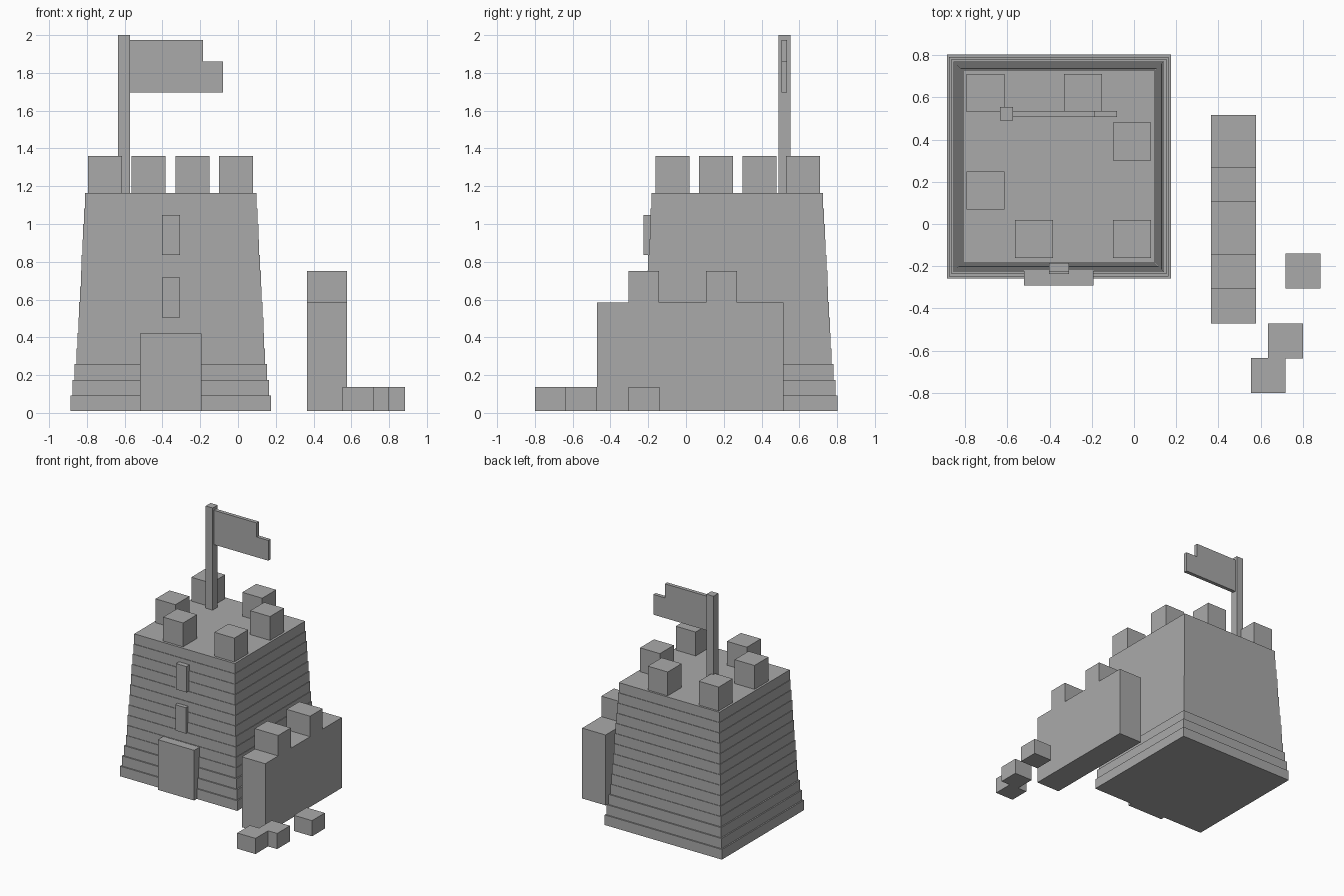
import bpy
import bmesh

if "Cube" in bpy.data.objects:
    bpy.data.objects.remove(bpy.data.objects["Cube"], do_unlink=True)

stone = bpy.data.materials.new("stone_grey")
stone.use_nodes = True
GREY = (0.4, 0.4, 0.4, 1.0)
stone.diffuse_color = GREY
stone.node_tree.nodes["Principled BSDF"].inputs["Base Color"].default_value = GREY

BASE = 0.01   # underside of everything that rests on the ground
TOP = 1.165   # tower roof


def make_object(name, bm):
    mesh = bpy.data.meshes.new(name)
    bm.to_mesh(mesh)
    bm.free()
    mesh.materials.append(stone)
    obj = bpy.data.objects.new(name, mesh)
    bpy.context.collection.objects.link(obj)
    return obj


def box(name, x, y, z):
    """Box spanning the given (low, high) ranges."""
    bm = bmesh.new()
    bmesh.ops.create_cube(bm, size=1)
    for v in bm.verts:
        v.co = [r[0] if c < 0 else r[1] for c, r in zip(v.co, (x, y, z))]
    return make_object(name, bm)


def prism(name, outline, axis, low, high):
    """Extrude a 2D outline along the x (0) or y (1) axis."""
    bm = bmesh.new()
    place = (lambda a, b: (low, a, b)) if axis == 0 else (lambda a, b: (a, low, b))
    face = bm.faces.new([bm.verts.new(place(a, b)) for a, b in outline])
    moved = bmesh.ops.extrude_face_region(bm, geom=[face], use_keep_orig=True)
    for v in moved["geom"]:
        if isinstance(v, bmesh.types.BMVert):
            v.co[axis] = high
    bmesh.ops.recalc_face_normals(bm, faces=bm.faces)
    return make_object(name, bm)


# Tower: stacked square courses, the lowest three stepping in more strongly
CX, CY, COURSES = -0.356, 0.272, 14
course_height = (TOP - BASE) / COURSES
half = 0.53
for i in range(COURSES):
    z = BASE + i * course_height
    box(f"tower_course_{i + 1}", (CX - half, CX + half), (CY - half, CY + half),
        (z, z + course_height))
    half -= 0.0105 if i < 3 else 0.0044

# Battlement blocks on the roof, given by their low corners
for i, (x, y) in enumerate([(-0.793, 0.53), (-0.332, 0.53), (-0.1, 0.3),
                            (-0.793, 0.068), (-0.563, -0.162), (-0.1, -0.162)]):
    box(f"tower_battlement_{i + 1}", (x, x + 0.18), (y, y + 0.18), (TOP, 1.36))

# Door and window slabs on the front
box("door", (-0.52, -0.192), (-0.292, 0), (BASE, 0.42))
box("lower_window", (-0.402, -0.307), (-0.236, -0.1), (0.505, 0.716))
box("upper_window", (-0.402, -0.307), (-0.226, -0.1), (0.837, 1.048))

# Flagpole and notched flag
box("flagpole", (-0.635, -0.572), (0.49, 0.553), (TOP, 2.0))
prism("flag", [(-0.572, 1.695), (-0.08, 1.695), (-0.08, 1.86), (-0.185, 1.86),
               (-0.185, 1.975), (-0.572, 1.975)], 1, 0.506, 0.536)

# Free-standing wall with two raised blocks
LOW, HIGH = 0.585, 0.752
prism("wall", [(-0.472, BASE), (0.517, BASE), (0.517, LOW), (0.27, LOW),
               (0.27, HIGH), (0.107, HIGH), (0.107, LOW), (-0.142, LOW),
               (-0.142, HIGH), (-0.305, HIGH), (-0.305, LOW), (-0.472, LOW)],
      0, 0.365, 0.577)

# Loose blocks on the ground
for i, (x, y) in enumerate([(0.718, -0.305), (0.635, -0.637), (0.553, -0.8)]):
    box(f"loose_block_{i + 1}", (x, x + 0.165), (y, y + 0.165), (BASE, 0.138))
